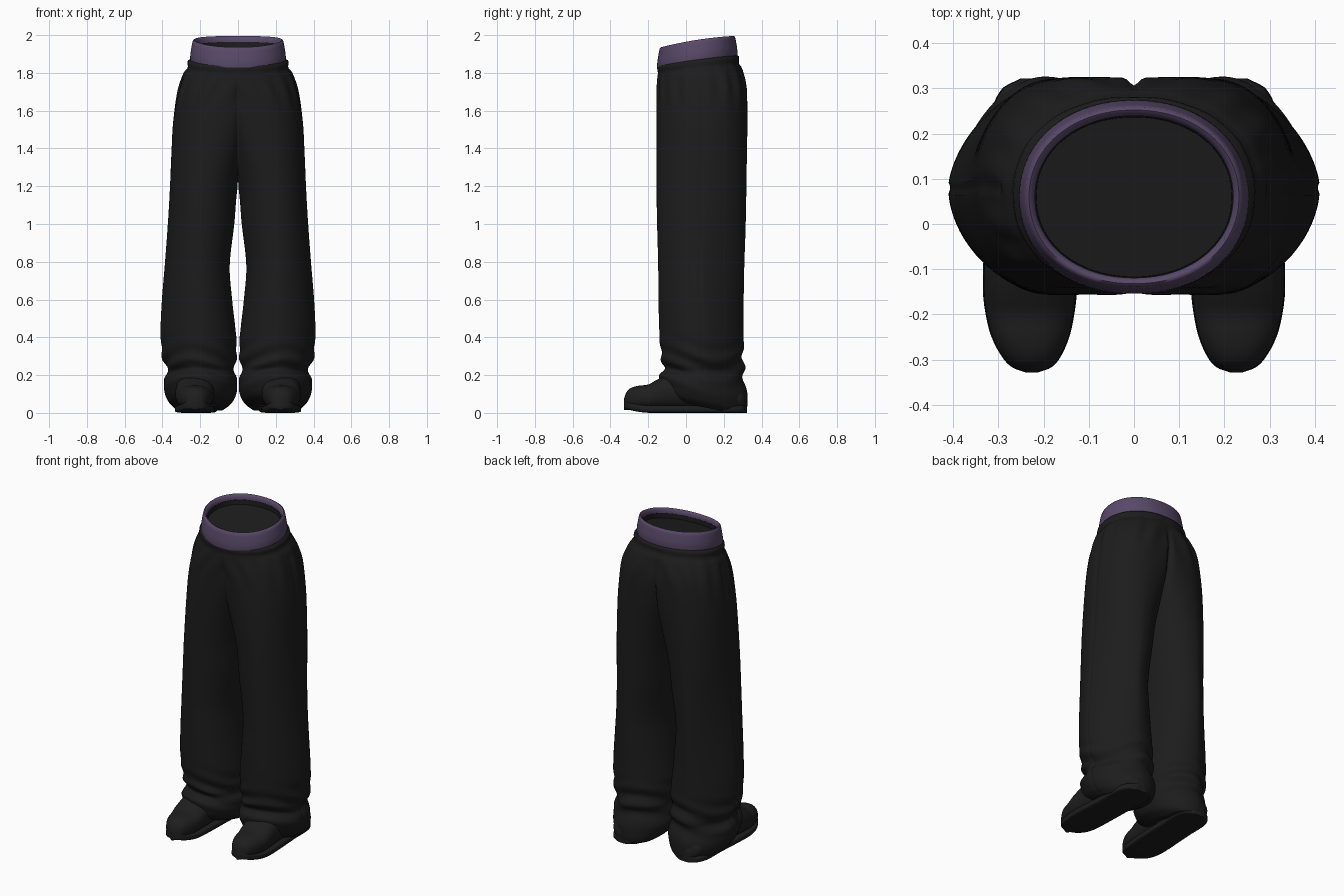
import bpy, bmesh, math
from mathutils import Vector

if "Cube" in bpy.data.objects:
    bpy.data.objects.remove(bpy.data.objects["Cube"])


def material(name, rgb):
    m = bpy.data.materials.new(name)
    m.diffuse_color = (*rgb, 1)
    m.use_nodes = True
    m.node_tree.nodes["Principled BSDF"].inputs["Base Color"].default_value = m.diffuse_color
    return m


BLACK = material("black cloth", (0.0118, 0.0118, 0.0120))
SHOE = material("black shoe", (0.0130, 0.0130, 0.0130))
PURPLE = material("purple waistband", (0.098, 0.066, 0.140))


def smooth(table, v):
    """Catmull-Rom lookup in rows sorted by their first value."""
    n = len(table)
    i = 0
    while i < n - 2 and v > table[i + 1][0]:
        i += 1
    p0, p1, p2, p3 = (table[max(0, min(n - 1, i + k))] for k in (-1, 0, 1, 2))
    h = p2[0] - p1[0]
    f = (v - p1[0]) / h
    out = []
    for a, b, c, d in zip(p0[1:], p1[1:], p2[1:], p3[1:]):
        m1 = (c - a) / (p2[0] - p0[0]) * h
        m2 = (d - b) / (p3[0] - p1[0]) * h
        out.append((2*f**3 - 3*f**2 + 1) * b + (f**3 - 2*f**2 + f) * m1
                   + (3*f**2 - 2*f**3) * c + (f**3 - f**2) * m2)
    return out


def superellipse(t, n):
    c, s = math.cos(t), math.sin(t)
    return (math.copysign(abs(c) ** (2 / n), c), math.copysign(abs(s) ** (2 / n), s))


def loft(name, rings, mat, cap_start=False, cap_end=False, mirror=False, angle=60):
    """Skin closed rings; mirrored parts lose the faces lying on x = 0."""
    bm = bmesh.new()
    vr = [[bm.verts.new(p) for p in r] for r in rings]
    n = len(vr[0])
    for a, b in zip(vr, vr[1:]):
        for i in range(n):
            bm.faces.new((a[i], a[(i + 1) % n], b[(i + 1) % n], b[i]))
    if cap_start:
        bm.faces.new(vr[0][::-1])
    if cap_end:
        bm.faces.new(vr[-1])
    bmesh.ops.remove_doubles(bm, verts=bm.verts, dist=0.00005)
    bmesh.ops.recalc_face_normals(bm, faces=bm.faces)
    if mirror:
        flat = [f for f in bm.faces if all(abs(v.co.x) < 1e-5 for v in f.verts)]
        bmesh.ops.delete(bm, geom=flat, context='FACES')
    me = bpy.data.meshes.new(name)
    bm.to_mesh(me)
    bm.free()
    ob = bpy.data.objects.new(name, me)
    bpy.context.collection.objects.link(ob)
    me.materials.append(mat)
    if mirror:
        mod = ob.modifiers.new("mirror", 'MIRROR')
        mod.merge_threshold = 0.0005
    bpy.ops.object.select_all(action='DESELECT')
    ob.select_set(True)
    bpy.context.view_layer.objects.active = ob
    bpy.ops.object.shade_smooth_by_angle(angle=math.radians(angle))
    return ob


# Trouser leg sections: z, inner x, outer x, front y, back y
LEG = [
    (0.030, 0.075, 0.335, -0.08, 0.305),
    (0.060, 0.030, 0.368, -0.12, 0.322),
    (0.120, 0.005, 0.392, -0.14, 0.326),
    (0.170, 0.006, 0.392, -0.14, 0.312),
    (0.215, 0.022, 0.368, -0.118, 0.302),
    (0.250, 0.012, 0.385, -0.125, 0.308),
    (0.300, 0.010, 0.400, -0.128, 0.300),
    (0.360, 0.006, 0.406, -0.137, 0.306),
    (0.440, 0.012, 0.410, -0.142, 0.304),
    (0.600, 0.030, 0.402, -0.147, 0.304),
    (0.780, 0.044, 0.388, -0.150, 0.306),
    (1.000, 0.022, 0.374, -0.155, 0.314),
    (1.200, 0.003, 0.363, -0.156, 0.320),
    (1.400, -0.05, 0.353, -0.156, 0.324),
    (1.550, -0.12, 0.343, -0.155, 0.326),
    (1.700, -0.20, 0.318, -0.153, 0.322),
    (1.800, -0.285, 0.285, -0.150, 0.298),
    (1.826, -0.264, 0.264, -0.147, 0.280),
    (1.845, -0.268, 0.268, -0.152, 0.282),
    (1.868, -0.262, 0.262, -0.148, 0.276),
    (1.876, -0.240, 0.240, -0.130, 0.255),
]
# Roundness exponents: z, outer back, outer front, inner side
ROUND = [
    (0.00, 1.75, 1.90, 2.1),
    (0.30, 1.65, 1.85, 2.0),
    (0.80, 1.55, 1.78, 2.0),
    (1.20, 1.80, 1.95, 2.2),
    (1.50, 2.10, 2.10, 2.3),
    (1.72, 2.30, 2.20, 2.3),
    (1.90, 2.10, 2.10, 2.1),
]
SIDES, ROWS = 112, 170


def bump(v, centre, width):
    return math.exp(-((v - centre) / width) ** 2)


def leg_ring(z):
    xi, xo, yf, yb = smooth(LEG, z)
    back, front, inner = smooth(ROUND, z)
    cx, cy, rx, ry = (xi + xo) / 2, (yf + yb) / 2, (xo - xi) / 2, (yb - yf) / 2
    upper = min(1, max(0, (z - 1.55) / 0.28))
    low = max(0, 1 - z / 0.3)
    joined = xi < 0
    # where the section meets the centre plane
    end = math.acos(-min(1, max(0, cx / rx) ** (inner / 2))) if joined else math.pi
    ring = []
    for i in range(SIDES):
        t = end * (2 * i / (SIDES - 1) - 1)
        n = (back if t > 0 else front) if abs(t) < math.pi / 2 else inner
        c, s = superellipse(t, n)
        # stacked folds above the shoe, gathers at the waist, long soft drape
        d = 0.008 * bump(z, 0.25, 0.10) * math.sin(z * 62 + 2.6 * math.sin(2 * t + 1) + math.sin(t))
        d += 0.004 * bump(z, 1.72, 0.09) * math.sin(15 * t)
        d += 0.003 * bump(z, 0.95, 0.5) * math.sin(3 * t + 4 * z)
        # side seam groove
        if z < 1.78:
            d -= 0.006 * bump(t, 0, 0.045)
        x = cx + (rx + d) * c
        y = cy + (ry + d) * s
        # centre seam from crotch to waist
        seam = min(1, max(0, (z - 1.2) / 0.1)) * min(1, max(0, (1.8 - z) / 0.08))
        y -= math.copysign(0.016 if s > 0 else 0.006, s) * seam * bump(x, 0, 0.014)
        if joined:
            x = 0.0 if i in (0, SIDES - 1) else max(x, 0.0002)
        else:
            x = max(x, 0.003)
        h = z + upper * (y - 0.06) * 0.12 + low * 0.05 * (0.1 - y) / 0.22
        ring.append((x, y, max(h, 0.012)))
    return ring


zs = [0.03 + 1.846 * (k / ROWS) ** 1.25 for k in range(ROWS + 1)]
rings = [leg_ring(z) for z in zs]
# turned-in hem
mid = Vector((0.205, 0.11, 0.03))
hem = [tuple(mid + (Vector(p) - mid) * 0.7) for p in rings[0]]
loft("trousers", [hem] + rings, BLACK, mirror=True)


# Waistband, tilted up towards the back, and the dark inner lining
def waist_ring(r, z, n=96):
    ring = []
    for i in range(n):
        t = 2 * math.pi * i / n
        c, s = superellipse(t, 2.1)
        y = 0.06 + (r - 0.04) * s
        # slightly domed tilt, levelling off at the back
        u = y - 0.06
        ring.append((r * c, y, z + u * 0.155 - 0.25 * u * u))
    return ring


BAND = [(0.247, 1.850), (0.254, 1.880), (0.250, 1.915), (0.243, 1.955), (0.239, 1.971),
        (0.232, 1.975), (0.224, 1.970), (0.219, 1.955), (0.219, 1.925)]
loft("waistband", [waist_ring(r, z) for r, z in BAND], PURPLE)
loft("inner_lining", [waist_ring(0.2185, 1.944), waist_ring(0.217, 1.944), waist_ring(0.216, 1.915)],
     BLACK, cap_end=True)

# Shoe sections along its length: y, centre x, half width, top z
SHOE_ROWS = [
    (-0.328, 0.226, 0.012, 0.075),
    (-0.318, 0.226, 0.040, 0.105),
    (-0.295, 0.227, 0.062, 0.130),
    (-0.250, 0.229, 0.084, 0.144),
    (-0.200, 0.230, 0.096, 0.150),
    (-0.150, 0.230, 0.102, 0.178),
    (-0.080, 0.228, 0.103, 0.205),
    (0.100, 0.220, 0.100, 0.210),
    (0.240, 0.215, 0.100, 0.150),
    (0.300, 0.213, 0.076, 0.120),
    (0.322, 0.213, 0.035, 0.080),
]


def shoe_ring(y, grow, bottom, power, top=None):
    cx, hw, zt = smooth(SHOE_ROWS, y)
    zt = top or zt
    lift = 0.025 * max(0, (-y - 0.18) / 0.148) ** 2 if top else 0
    zc, rz = (zt + bottom) / 2 + lift, (zt - bottom) / 2
    pts = [superellipse(2 * math.pi * i / 40, power) for i in range(40)]
    return [(cx + (hw + grow) * c, y, zc + rz * s) for c, s in pts]


ys = [-0.003 - 0.325 * math.cos(math.pi * k / 44) for k in range(45)]
loft("shoe_upper", [shoe_ring(y, 0.0, 0.015, 2.25) for y in ys], SHOE, True, True, True)
loft("shoe_sole", [shoe_ring(y, 0.002, 0.0, 5, 0.04) for y in ys], SHOE, True, True, True, 40)
